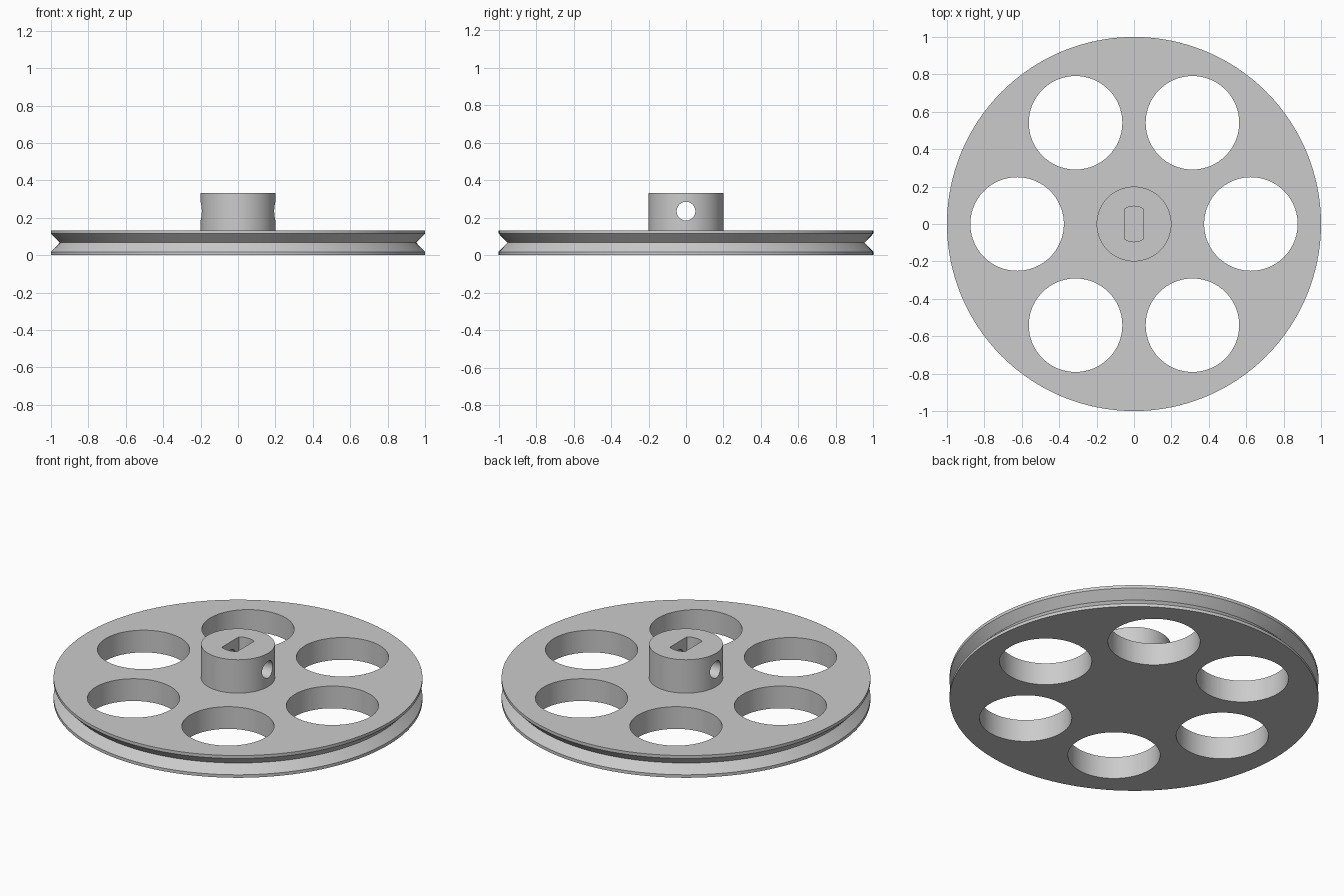
import bpy, bmesh, math
from mathutils import Matrix

if "Cube" in bpy.data.objects:
    bpy.data.objects.remove(bpy.data.objects["Cube"])

PLATE, TOP = 0.133, 0.333
SIDES = 128

grey = bpy.data.materials.new("plain grey")
grey.use_nodes = True
grey.diffuse_color = (0.6, 0.6, 0.6, 1)
grey.node_tree.nodes["Principled BSDF"].inputs["Base Color"].default_value = (0.6, 0.6, 0.6, 1)


def make_object(name, bm):
    bmesh.ops.recalc_face_normals(bm, faces=bm.faces)
    mesh = bpy.data.meshes.new(name)
    bm.to_mesh(mesh)
    bm.free()
    mesh.materials.append(grey)
    obj = bpy.data.objects.new(name, mesh)
    bpy.context.collection.objects.link(obj)
    return obj


def lathe(name, profile):
    """Revolve a radius/height profile that starts and ends on the axis."""
    bm = bmesh.new()
    verts = [bm.verts.new((r, 0, z)) for r, z in profile]
    edges = [bm.edges.new(pair) for pair in zip(verts, verts[1:])]
    bmesh.ops.spin(bm, geom=verts + edges, cent=(0, 0, 0), axis=(0, 0, 1),
                   angle=math.tau, steps=SIDES, use_merge=True)
    bmesh.ops.remove_doubles(bm, verts=bm.verts, dist=0.0001)
    return make_object(name, bm)


def cylinder(bm, radius, depth, matrix, sides):
    bmesh.ops.create_cone(bm, cap_ends=True, segments=sides, radius1=radius,
                          radius2=radius, depth=depth, matrix=matrix)


def cut(target, cutter):
    mod = target.modifiers.new("cut " + cutter.name, "BOOLEAN")
    mod.operation, mod.solver, mod.object = "DIFFERENCE", "EXACT", cutter
    bpy.context.view_layer.objects.active = target
    bpy.ops.object.modifier_apply(modifier=mod.name)
    bpy.data.objects.remove(cutter)


# Grooved wheel and raised hub
wheel = lathe("grooved_wheel", [
    (0, 0), (1, 0), (1, 0.018), (0.953, PLATE / 2), (1, PLATE - 0.018),
    (1, PLATE), (0.2, PLATE), (0.2, TOP), (0, TOP)])

# Six round lightening holes
bm = bmesh.new()
for i in range(6):
    spot = Matrix.Rotation(i * math.tau / 6, 4, "Z") @ Matrix.Translation((0.625, 0, PLATE / 2))
    cylinder(bm, 0.25, 0.5, spot, 96)
cut(wheel, make_object("hole_cutter", bm))

# Set-screw hole across the hub
bm = bmesh.new()
cylinder(bm, 0.05, 1, Matrix.Translation((0, 0, 0.235)) @ Matrix.Rotation(math.pi / 2, 4, "Y"), 48)
cut(wheel, make_object("screw_cutter", bm))

# Blind shaft socket: a circle with two flat sides
bm = bmesh.new()
half_angle = math.acos(0.05 / 0.095)
outline = []
for side in (0, math.pi):
    for i in range(17):
        a = side + half_angle + (math.pi - 2 * half_angle) * i / 16
        outline.append(bm.verts.new((0.095 * math.cos(a), 0.095 * math.sin(a), PLATE)))
base = bm.faces.new(outline)
walls = bmesh.ops.extrude_face_region(bm, geom=[base])["geom"]
bmesh.ops.translate(bm, vec=(0, 0, 0.4), verts=[v for v in walls if isinstance(v, bmesh.types.BMVert)])
cut(wheel, make_object("socket_cutter", bm))

# Smooth round walls, crisp rims
bpy.ops.object.select_all(action="DESELECT")
wheel.select_set(True)
bpy.context.view_layer.objects.active = wheel
bpy.ops.object.shade_smooth_by_angle(angle=math.radians(25))
